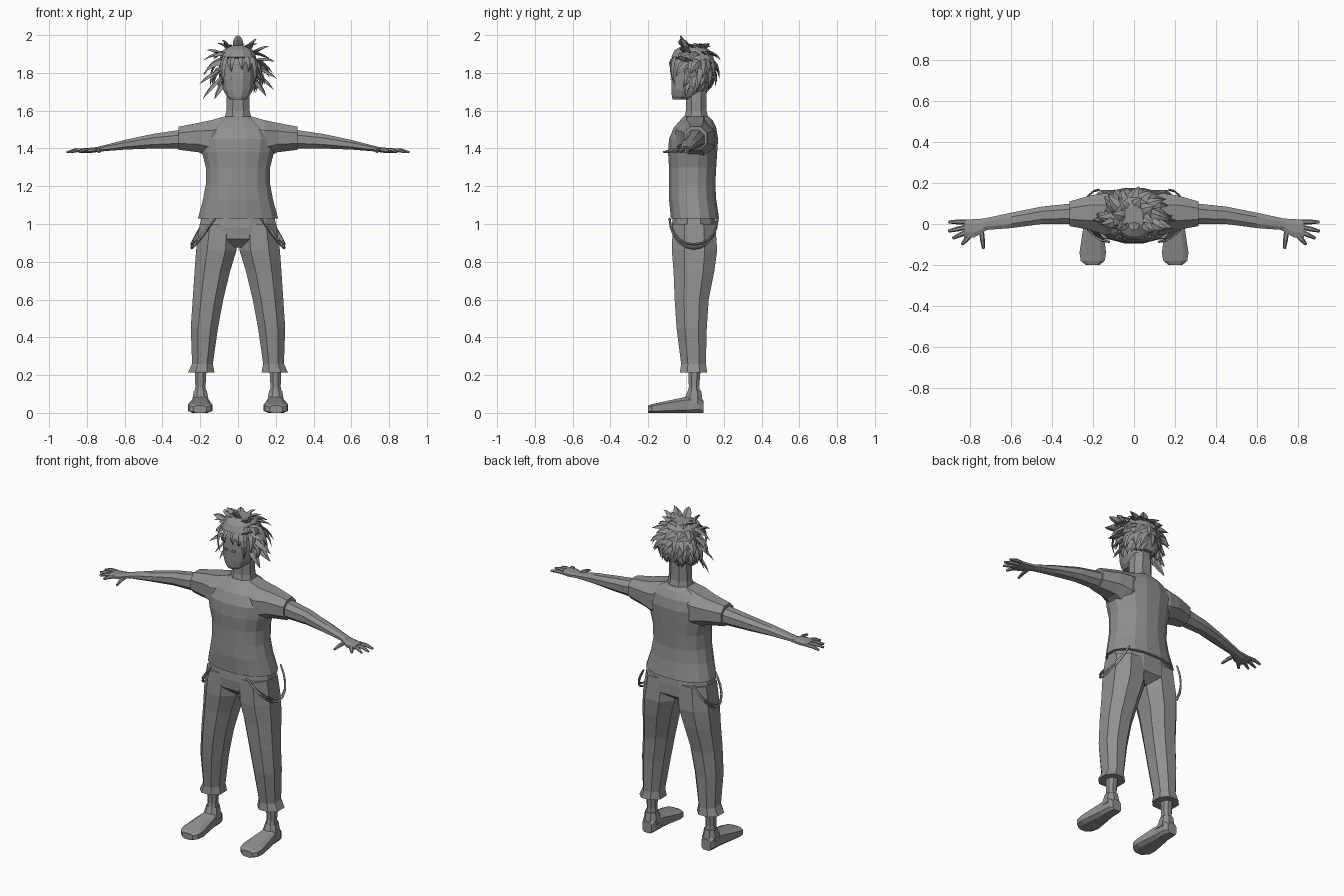
import bpy, bmesh, math, random
from mathutils import Vector

random.seed(4)
cube = bpy.data.objects.get("Cube")
if cube:
    bpy.data.objects.remove(cube, do_unlink=True)

GREY = (0.28, 0.28, 0.28, 1)
HEAD_CENTRE = Vector((0, .045, 1.83))
mat = bpy.data.materials.new("plain grey")
mat.use_nodes = True
mat.diffuse_color = GREY
mat.node_tree.nodes["Principled BSDF"].inputs["Base Color"].default_value = GREY


def finish(name, bm, mirror=False):
    bmesh.ops.recalc_face_normals(bm, faces=bm.faces)
    mesh = bpy.data.meshes.new(name)
    bm.to_mesh(mesh)
    bm.free()
    mesh.materials.append(mat)
    obj = bpy.data.objects.new(name, mesh)
    bpy.context.collection.objects.link(obj)
    if mirror:
        obj.modifiers.new("Mirror", 'MIRROR').use_mirror_merge = False


def skin(bm, rings):
    """Join rings of points into a closed, capped skin."""
    loops = [[bm.verts.new(point) for point in ring] for ring in rings]
    count = len(loops[0])
    for lower, upper in zip(loops, loops[1:]):
        for i in range(count):
            j = (i + 1) % count
            bm.faces.new((lower[i], lower[j], upper[j], upper[i]))
    bm.faces.new(loops[0][::-1])
    bm.faces.new(loops[-1])


def power(value, exponent):
    return math.copysign(abs(value) ** exponent, value)


def loft(bm, axis, sections, sides, exponent):
    """Sections are (position, low u, high u, low v, high v) along an axis."""
    rings = []
    reach = math.cos(math.pi / sides) ** exponent
    for pos, u_low, u_high, v_low, v_high in sections:
        ring = []
        for i in range(sides):
            angle = math.tau * (i + 0.5) / sides
            u_part = power(math.cos(angle), exponent) / reach
            v_part = power(math.sin(angle), exponent) / reach
            u = (u_low + u_high + (u_high - u_low) * u_part) / 2
            v = (v_low + v_high + (v_high - v_low) * v_part) / 2
            ring.append({'x': (pos, u, v), 'y': (u, pos, v), 'z': (u, v, pos)}[axis])
        rings.append(ring)
    skin(bm, rings)


def sided_part(name, axis, sections, exponent=0.9):
    """A part on the left, repeated on the right."""
    bm = bmesh.new()
    loft(bm, axis, sections, 8, exponent)
    finish(name, bm, mirror=True)


def central_part(name, sections, sides=12):
    """Upright part; sections are (height, half width, front, back)."""
    bm = bmesh.new()
    full = [(z, -half, half, front, back) for z, half, front, back in sections]
    loft(bm, 'z', full, sides, 0.9)
    finish(name, bm)


def tube(bm, points, widths, flatness, up, sides=4):
    """Sweep a flattened section along points."""
    rings = []
    last = len(points) - 1
    for i, (point, width) in enumerate(zip(points, widths)):
        along = (points[min(i + 1, last)] - points[max(i - 1, 0)]).normalized()
        side = along.cross(up).normalized()
        out = side.cross(along) * flatness
        angles = [math.tau * k / sides for k in range(sides)]
        rings.append([point + (side * math.cos(a) + out * math.sin(a)) * width
                      for a in angles])
    skin(bm, rings)


def curve(start, middle, end, steps):
    """Points on a quadratic curve."""
    fractions = [i / steps for i in range(steps + 1)]
    return [start.lerp(middle, t).lerp(middle.lerp(end, t), t) for t in fractions]


# Shirt body and sleeves
central_part("shirt", [
    (1.03, .212, -.08, .175), (1.13, .185, -.09, .16), (1.21, .17, -.09, .155),
    (1.3, .17, -.09, .16), (1.38, .19, -.095, .165), (1.45, .2, -.09, .17),
    (1.51, .175, -.065, .16), (1.55, .115, -.03, .14), (1.57, .07, -.01, .12)], 16)
sided_part("sleeve", 'x', [
    (.07, -.04, .14, 1.35, 1.57), (.14, -.055, .15, 1.35, 1.55),
    (.21, -.03, .14, 1.38, 1.535), (.315, -.01, .11, 1.393, 1.515)])

# Arms, palms and fingers
sided_part("arm", 'x', [
    (.26, 0, .105, 1.4, 1.505), (.45, 0, .085, 1.4, 1.477),
    (.6, -.02, .055, 1.394, 1.445), (.74, -.03, .025, 1.383, 1.409)])
sided_part("palm", 'x', [
    (.72, -.03, .027, 1.384, 1.41), (.78, -.065, .024, 1.376, 1.404),
    (.83, -.066, .02, 1.377, 1.4)])

bm = bmesh.new()
up = Vector((0, 0, 1))
for root_x, root_y, tip_x, tip_y in [
        (.82, .01, .905, .01), (.82, -.015, .907, -.035), (.81, -.035, .885, -.07),
        (.8, -.055, .84, -.1), (.745, -.03, .735, -.12)]:
    root, tip = Vector((root_x, root_y, 1.39)), Vector((tip_x, tip_y, 1.38))
    knuckle = root.lerp(tip, 0.5) + up * 0.01
    tube(bm, curve(root, knuckle, tip, 2), (.012, .012, .007), 0.85, up, sides=6)
finish("fingers", bm, mirror=True)

# Trousers
central_part("trouser_hips", [
    (1.05, .19, -.07, .155), (.98, .205, -.075, .16),
    (.92, .2, -.07, .16), (.875, .1, -.02, .1)])
sided_part("trouser_leg", 'z', [
    (1, .005, .203, -.07, .155), (.86, .008, .222, -.075, .165),
    (.75, .042, .23, -.066, .15), (.6, .078, .24, -.06, .12),
    (.45, .106, .25, -.05, .11), (.26, .133, .243, -.026, .105),
    (.215, .125, .264, -.032, .112)])

# Hanging hip straps: pairs of sagging half loops from front to back
bm = bmesh.new()
for sag in (.14, .16):
    points = []
    for step in range(11):
        angle = math.pi * step / 10
        dip = math.sin(angle)
        points.append(Vector((.12 + .05 * step / 10 + .1 * dip,
                              .04 - .127 * math.cos(angle), 1.03 - sag * dip)))
    tube(bm, points, [.006] * len(points), 1, Vector((1, 0, 0)))
finish("hip_straps", bm, mirror=True)

# Ankles and shoes
sided_part("ankle", 'z', [(.06, .165, .235, 0, .08), (.14, .172, .226, .015, .07),
                          (.26, .165, .23, .01, .08)])
sided_part("shoe", 'y', [
    (.092, .17, .23, 0, .065), (.07, .158, .24, 0, .088), (0, .155, .245, 0, .085),
    (-.14, .136, .266, 0, .055), (-.18, .143, .26, 0, .047),
    (-.2, .168, .235, 0, .038)], exponent=0.55)
sided_part("shoe_collar", 'z', [(.05, .152, .245, -.02, .09), (.118, .165, .234, .01, .08)])

# Neck and head
central_part("neck", [(1.54, .075, -.015, .125), (1.6, .062, 0, .108), (1.72, .058, 0, .108)], 8)
central_part("head", [
    (1.658, .04, -.07, .03), (1.675, .06, -.075, .07), (1.71, .078, -.077, .105),
    (1.77, .086, -.077, .125), (1.85, .088, -.072, .13), (1.91, .07, -.045, .115),
    (1.94, .035, 0, .08)])

# Eyes as thin plates
bm = bmesh.new()
for base in (1.765, 1.776):
    plate = [(z, .012, .036, -.081, -.074) for z in (base, base + .003)]
    loft(bm, 'z', plate, sides=4, exponent=0.5)
finish("eye_slits", bm, mirror=True)

# Hair: a cap covered with curved spikes
central_part("hair_cap", [
    (1.72, .07, .06, .13), (1.78, .094, .02, .145), (1.86, .1, -.03, .15),
    (1.885, .095, -.078, .145), (1.92, .08, -.06, .125), (1.945, .045, -.02, .085)])


def spike(bm, root, middle, tip, width):
    widths = [width * share for share in (.75, 1, .85, .5, .03)]
    out = (middle - HEAD_CENTRE).normalized()
    tube(bm, curve(root, middle, tip, 4), widths, 0.35, out)


def on_shell(azimuth, elevation, radii):
    """A point around the head; azimuth zero is the back."""
    az, el = math.radians(azimuth), math.radians(elevation)
    return HEAD_CENTRE + Vector((radii[0] * math.cos(el) * math.sin(az),
                                 radii[1] * math.cos(el) * math.cos(az),
                                 radii[2] * math.sin(el)))


# Swirling tiers of spikes, open over the face
SCALP, MIDDLE = (.085, .09, .1), (.15, .13, .135)
FRONT, OUTER = (.15, .125, .14), (.19, .145, .155)
bm = bmesh.new()
for elevation, count, reach, drop in [(-30, 9, 105, 30), (-5, 12, 115, 38),
                                      (20, 13, 125, 36), (45, 12, 180, 28), (68, 7, 180, 18)]:
    for i in range(count):
        azimuth = reach * (2 * (i + 0.5) / count - 1) + random.uniform(-6, 6)
        swirl = random.uniform(8, 28)
        low = elevation - drop + random.uniform(-6, 6)
        shell = FRONT if abs(azimuth) > 130 else OUTER
        spike(bm, on_shell(azimuth, elevation, SCALP),
              on_shell(azimuth + swirl * 0.4, elevation - drop * 0.2, MIDDLE),
              on_shell(azimuth + swirl, low, shell), random.uniform(.024, .032))
finish("hair_spikes", bm)

# Longer locks at the crown and sides, rooted on the scalp below their tips
bm = bmesh.new()
for tip in [(0, -.03, 2), (.1, -.03, 1.98), (-.085, -.02, 1.975), (.165, -.02, 1.94),
            (.195, -.02, 1.86), (-.165, 0, 1.92), (-.205, .02, 1.74), (-.185, .04, 1.665),
            (-.125, 0, 1.66), (.205, .02, 1.77), (.19, .04, 1.71), (.15, 0, 1.675)]:
    tip = Vector(tip)
    root = HEAD_CENTRE + (tip - HEAD_CENTRE).normalized() * 0.08 + up * 0.02
    middle = root.lerp(tip, 0.6) + up * 0.02 - Vector((0, .015, 0))
    spike(bm, root, middle, tip, .028)
finish("hair_locks", bm)

# Fringe and cheek locks hanging from the hairline
bm = bmesh.new()
for x, length in [(-.075, .15), (-.035, .08), (.02, .07), (.055, .08), (.085, .15)]:
    root = Vector((x * 0.9, -.06, 1.885))
    tip = Vector((x, -.085 + abs(x) * 0.3, 1.885 - length))
    middle = root.lerp(tip, 0.4) + Vector((x * 0.3, -.03, 0))
    spike(bm, root, middle, tip, .02)
finish("fringe", bm)
